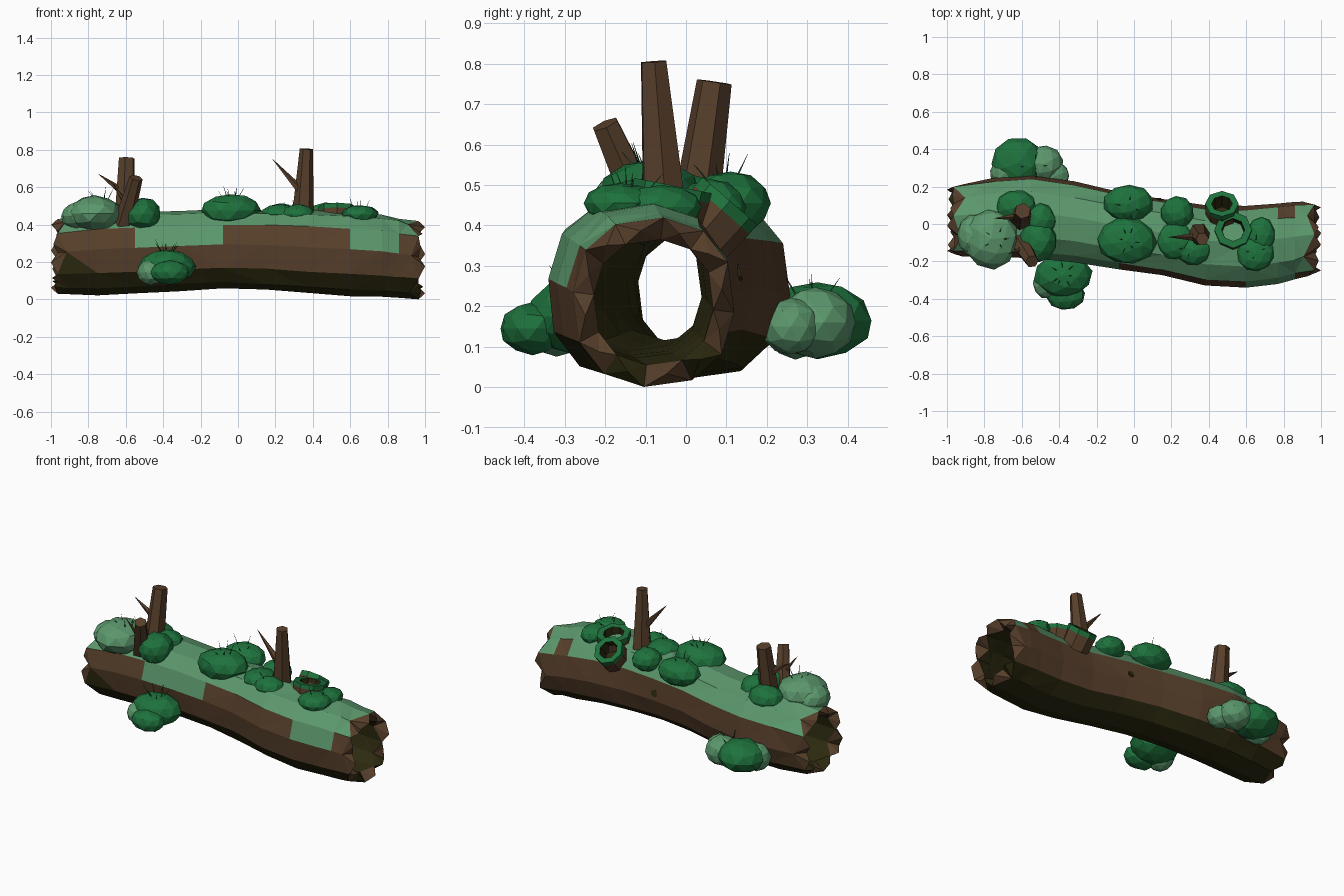
import bpy, bmesh, math, random
from mathutils import Vector

if "Cube" in bpy.data.objects:
    bpy.data.objects.remove(bpy.data.objects["Cube"])

random.seed(4)


def material(name, rgb):
    m = bpy.data.materials.new(name)
    m.diffuse_color = (*rgb, 1)
    m.use_nodes = True
    m.node_tree.nodes["Principled BSDF"].inputs["Base Color"].default_value = m.diffuse_color
    return m


BARK = material("bark brown", (0.096, 0.05, 0.024))
ROT = material("dark olive wood", (0.026, 0.023, 0.005))
MOSS = material("light moss", (0.105, 0.31, 0.15))
LEAF = material("leaf green", (0.013, 0.168, 0.046))
GRASS = material("grass dark green", (0.012, 0.08, 0.03))


def finish(bm, name, mats):
    bmesh.ops.recalc_face_normals(bm, faces=bm.faces)
    me = bpy.data.meshes.new(name)
    bm.to_mesh(me)
    bm.free()
    for m in mats:
        me.materials.append(m)
    ob = bpy.data.objects.new(name, me)
    bpy.context.collection.objects.link(ob)
    return ob


def bridge(bm, a, b, mat_rule):
    n, faces = len(a), []
    for i in range(n):
        f = bm.faces.new((a[i], a[(i + 1) % n], b[(i + 1) % n], b[i]))
        f.material_index = mat_rule(i)
        faces.append(f)
    return faces


# Hollow log: x, centre y, radius y, bottom z, top z
SECTIONS = [(-0.94, 0.02, 0.195, 0.03, 0.43), (-0.75, 0.035, 0.21, 0.025, 0.46),
            (-0.55, 0.035, 0.22, 0.03, 0.47), (-0.32, 0.01, 0.215, 0.045, 0.475),
            (-0.08, -0.035, 0.21, 0.06, 0.48), (0.15, -0.07, 0.205, 0.05, 0.48),
            (0.38, -0.115, 0.215, 0.03, 0.475), (0.60, -0.125, 0.22, 0.02, 0.465),
            (0.77, -0.105, 0.215, 0.012, 0.45), (0.86, -0.092, 0.207, 0.006, 0.435),
            (0.94, -0.08, 0.2, 0.0, 0.42)]
SIDES = 12


def log_ring(bm, k, scale):
    x, cy, ry, z0, z1 = SECTIONS[k]
    end = -1 if k == 0 else 1 if k == len(SECTIONS) - 1 else 0
    ring = []
    for i in range(SIDES):
        a = math.radians(-5 + 30 * i)
        c, s = (math.copysign(abs(t) ** 0.87, t) for t in (math.cos(a), math.sin(a)))
        wob = scale * (1 + random.uniform(-0.02, 0.02) * (end == 0))
        jag = end * (0.025 if (i + (scale < 1)) % 2 else random.uniform(-0.04, -0.01))
        ring.append(bm.verts.new((x + jag, cy + ry * wob * c,
                                  (z0 + z1) / 2 + (z1 - z0) / 2 * wob * s)))
    return ring


def bark_rule(k):
    def rule(i):
        if 7 <= i <= 10:
            return 1                                   # rotten underside
        mossy = i in (2, 3, 4) or (i == 1 and k != 8) or (i == 5 and k in (2, 3, 7, 8))
        return 2 if mossy else 0
    return rule


bm = bmesh.new()
outer = [log_ring(bm, k, 1.0) for k in range(len(SECTIONS))]
inner = [log_ring(bm, k, 0.74) for k in range(len(SECTIONS))]
left_side = None
for k in range(len(SECTIONS) - 1):
    faces = bridge(bm, outer[k], outer[k + 1], bark_rule(k))
    if k == 0:
        left_side = faces[6]
    bridge(bm, inner[k], inner[k + 1], lambda i: 1)

# Rot creeping up the front at the left end
split = bmesh.ops.triangulate(bm, faces=[left_side])["faces"]
min(split, key=lambda f: f.calc_center_median().z).material_index = 1

# Splintered rims
for k, end in ((0, -1), (-1, 1)):
    rim = bridge(bm, outer[k], inner[k], lambda i: 1 if i in (8, 10) else 0)
    tips = bmesh.ops.poke(bm, faces=rim)["verts"]
    for n, v in enumerate(tips):
        v.co.x = end * (1.0 if n % 3 == 0 else random.uniform(0.95, 0.995))
bmesh.ops.triangulate(bm, faces=[f for f in bm.faces if len(f.verts) == 4])
finish(bm, "hollow_log", [BARK, ROT, MOSS])


# Tapered stems: base, tip, base radius, tip radius
def stem(name, p, q, r0, r1, sides=6, mat=BARK):
    p, q = Vector(p), Vector(q)
    bm = bmesh.new()
    bmesh.ops.create_cone(bm, cap_ends=True, segments=sides, radius1=r0, radius2=r1,
                          depth=(q - p).length)
    bm.transform((q - p).to_track_quat('Z', 'Y').to_matrix().to_4x4())
    bmesh.ops.translate(bm, verts=bm.verts, vec=(p + q) / 2)
    return finish(bm, name, [mat])


stem("right_trunk", (0.345, -0.05, 0.40), (0.365, -0.08, 0.805), 0.062, 0.035)
stem("right_trunk_branch", (0.345, -0.07, 0.57), (0.185, -0.07, 0.75), 0.026, 0.001, 5)
stem("left_trunk", (-0.605, 0.015, 0.38), (-0.595, 0.07, 0.755), 0.062, 0.044)
stem("left_trunk_branch", (-0.61, 0.04, 0.57), (-0.745, 0.03, 0.67), 0.024, 0.001, 5)
stem("leaning_stub", (-0.62, -0.08, 0.38), (-0.545, -0.20, 0.65), 0.055, 0.036)
stem("leaning_stub_branch", (-0.59, -0.13, 0.50), (-0.67, -0.16, 0.62), 0.018, 0.001, 5)


# Hollow mossy stumps along the log's back
def stump(name, base, axis, r, h):
    bm = bmesh.new()
    prof = [(r * 0.95, 0), (r, h * 0.75), (r, h), (r * 0.62, h), (r * 0.55, h * 0.3)]
    rings = [[bm.verts.new((rad * math.cos(i * math.tau / 8), rad * math.sin(i * math.tau / 8), z))
              for i in range(8)] for rad, z in prof]
    for j, m in enumerate((0, 2, 2, 1)):
        bridge(bm, rings[j], rings[j + 1], lambda i: m)
    bm.faces.new(rings[0])
    bm.faces.new(rings[-1]).material_index = 1
    bm.transform(Vector(axis).to_track_quat('Z', 'Y').to_matrix().to_4x4())
    bmesh.ops.translate(bm, verts=bm.verts, vec=base)
    finish(bm, name, [BARK, ROT, LEAF])


stump("back_stump", (0.47, 0.03, 0.37), (0, 0.65, 0.75), 0.09, 0.12)
stump("top_stump", (0.53, -0.05, 0.40), (0, 0.2, 1), 0.1, 0.1)

# Knot hole on the back of the log
stem("knot_hole", (0.13, 0.115, 0.28), (0.13, 0.135, 0.285), 0.025, 0.02, 6, ROT)


# Bushes: centre, radii
def bush(name, centre, radii, mat):
    bm = bmesh.new()
    bmesh.ops.create_icosphere(bm, subdivisions=2, radius=1)
    turn = random.uniform(0, 6)
    for v in bm.verts:
        x, y, z = v.co * random.uniform(0.97, 1.04)
        x, y = x * math.cos(turn) - y * math.sin(turn), x * math.sin(turn) + y * math.cos(turn)
        v.co = [c + r * t for c, r, t in zip(centre, radii, (x, y, z))]
    finish(bm, name, [mat])


BUSHES = {
    "left_top": [((-0.765, -0.08, 0.46), (0.145, 0.16, 0.095), MOSS),
                 ((-0.86, -0.06, 0.445), (0.085, 0.11, 0.075), MOSS),
                 ((-0.51, -0.09, 0.455), (0.1, 0.115, 0.09), LEAF),
                 ((-0.50, 0.02, 0.45), (0.085, 0.09, 0.075), LEAF),
                 ((-0.63, 0.09, 0.44), (0.11, 0.09, 0.08), LEAF)],
    "middle_top": [((-0.04, -0.09, 0.475), (0.16, 0.125, 0.09), LEAF),
                   ((-0.03, 0.11, 0.455), (0.135, 0.1, 0.08), LEAF)],
    "right_top": [((0.23, 0.06, 0.445), (0.09, 0.09, 0.07), LEAF),
                  ((0.22, -0.09, 0.455), (0.10, 0.10, 0.055), LEAF),
                  ((0.32, -0.14, 0.455), (0.09, 0.08, 0.055), LEAF),
                  ((0.65, -0.16, 0.455), (0.1, 0.095, 0.05), LEAF),
                  ((0.68, -0.06, 0.445), (0.075, 0.1, 0.055), LEAF)],
    "front_low": [((-0.38, -0.275, 0.175), (0.155, 0.12, 0.092), LEAF),
                  ((-0.365, -0.38, 0.145), (0.105, 0.08, 0.065), LEAF),
                  ((-0.465, -0.32, 0.145), (0.075, 0.08, 0.068), MOSS)],
    "back_low": [((-0.62, 0.325, 0.165), (0.145, 0.135, 0.095), LEAF),
                 ((-0.48, 0.32, 0.16), (0.1, 0.1, 0.088), MOSS),
                 ((-0.42, 0.26, 0.15), (0.075, 0.075, 0.07), MOSS),
                 ((-0.69, 0.27, 0.155), (0.08, 0.08, 0.085), MOSS)],
}
for place, group in BUSHES.items():
    for n, (c, r, m) in enumerate(group):
        bush(f"{place}_bush_{n + 1}", c, r, m)

# Grass tufts: position, number of blades
TUFTS = [((-0.73, -0.08, 0.53), 5), ((-0.03, -0.09, 0.545), 6), ((-0.38, -0.27, 0.25), 7),
         ((0.30, -0.12, 0.475), 4), ((0.65, -0.14, 0.475), 4), ((-0.53, 0.31, 0.22), 4),
         ((-0.03, 0.09, 0.51), 4)]
for t, (pos, count) in enumerate(TUFTS):
    for b in range(count):
        a = b * math.tau / count + random.uniform(-0.3, 0.3)
        out = Vector((math.cos(a), math.sin(a), 0))
        root = Vector(pos) + out * 0.025 - Vector((0, 0, 0.015))
        tip = root + out * random.uniform(0.02, 0.06) + Vector((0, 0, random.uniform(0.05, 0.09)))
        stem(f"grass_tuft_{t + 1}_blade_{b + 1}", root, tip, 0.004, 0.0005, 3, GRASS)
